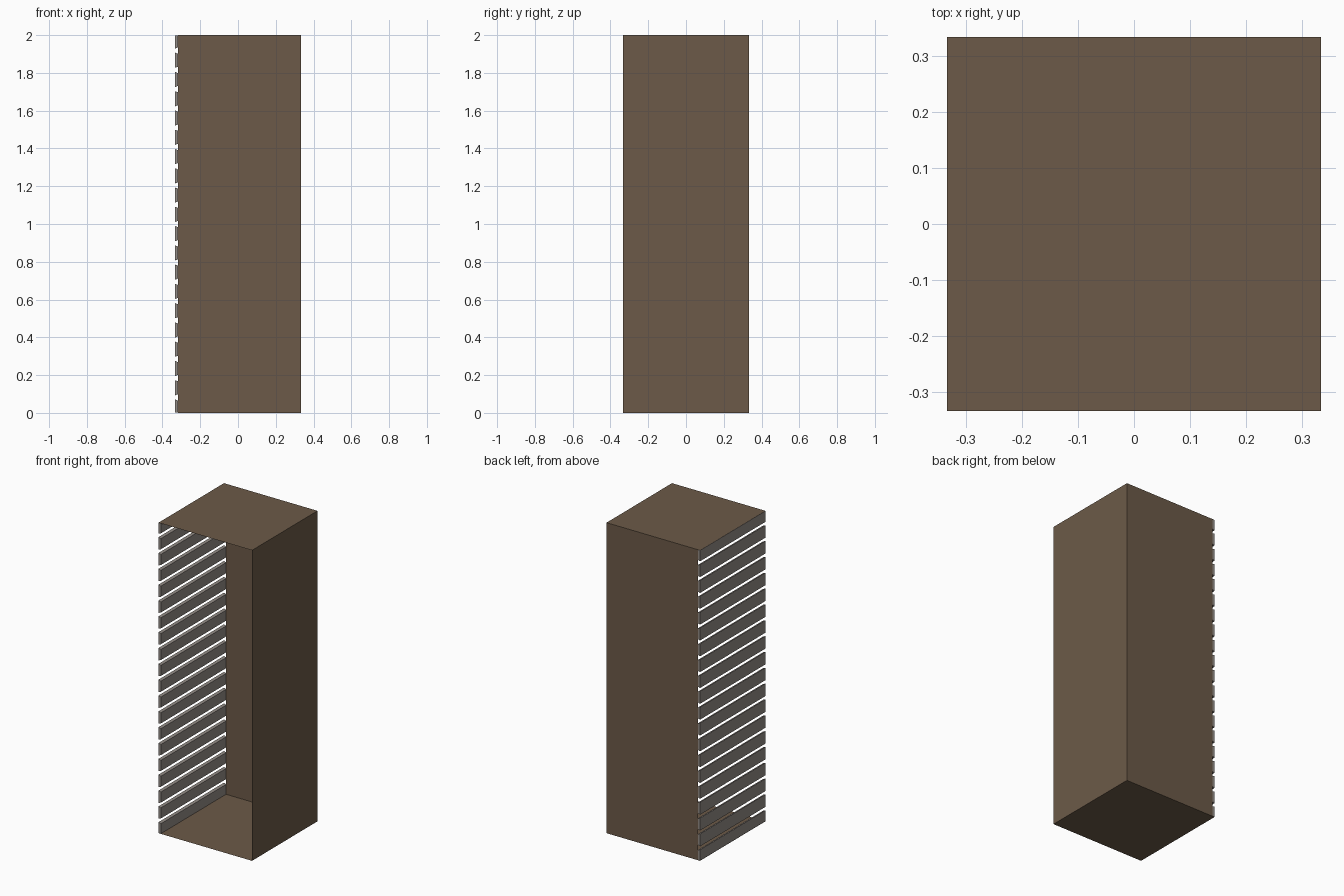
import bpy

if "Cube" in bpy.data.objects:
    bpy.data.objects.remove(bpy.data.objects["Cube"])


def srgb(r, g, b):
    def lin(c):
        c /= 255
        return c / 12.92 if c <= 0.04045 else ((c + 0.055) / 1.055) ** 2.4
    return (lin(r), lin(g), lin(b), 1.0)


def material(name, colour):
    m = bpy.data.materials.new(name)
    m.diffuse_color = colour
    m.use_nodes = True
    m.node_tree.nodes["Principled BSDF"].inputs["Base Color"].default_value = m.diffuse_color
    return m


def add_mesh(name, verts, faces, mat):
    mesh = bpy.data.meshes.new(name)
    mesh.from_pydata(verts, [], faces)
    mesh.materials.append(mat)
    ob = bpy.data.objects.new(name, mesh)
    bpy.context.collection.objects.link(ob)
    return ob


brown = material("brown panel", srgb(108, 90, 72))
grey = material("grey slat", srgb(146, 139, 133))

W = 0.333            # half width and half depth
H = 2.0              # height
INNER = -W + 0.016   # inside face of the slatted wall

# Thin sheet panels: the front stays open
add_mesh("floor_panel", [(-W, -W, 0), (-W, W, 0), (W, W, 0), (W, -W, 0)],
         [(0, 1, 2, 3)], brown)
add_mesh("top_panel", [(-W, -W, H), (W, -W, H), (W, W, H), (-W, W, H)],
         [(0, 1, 2, 3)], brown)
add_mesh("right_panel", [(W, -W, 0), (W, W, 0), (W, W, H), (W, -W, H)],
         [(0, 1, 2, 3)], brown)
add_mesh("back_panel", [(INNER, W, 0), (INNER, W, H), (W, W, H), (W, W, 0)],
         [(0, 1, 2, 3)], brown)

# Louvred left wall: horizontal slats, slightly narrower on the inside
COUNT, PITCH = 20, 0.102
GAP_OUT, GAP_IN = 0.022, 0.034
for i in range(COUNT):
    mid = H / 2 + (i - (COUNT - 1) / 2) * PITCH

    def edge(sign, gap):
        return min(H - 0.001, max(0.001, mid + sign * (PITCH - gap) / 2))

    profile = [(-W, edge(-1, GAP_OUT)), (INNER, edge(-1, GAP_IN)),
               (INNER, edge(1, GAP_IN)), (-W, edge(1, GAP_OUT))]
    verts = [(x, y, z) for y in (-W, W) for x, z in profile]
    faces = [(0, 1, 2, 3), (7, 6, 5, 4)]
    faces += [(k, k + 4, (k + 1) % 4 + 4, (k + 1) % 4) for k in range(4)]
    add_mesh(f"slat_{i + 1}", verts, faces, grey)
